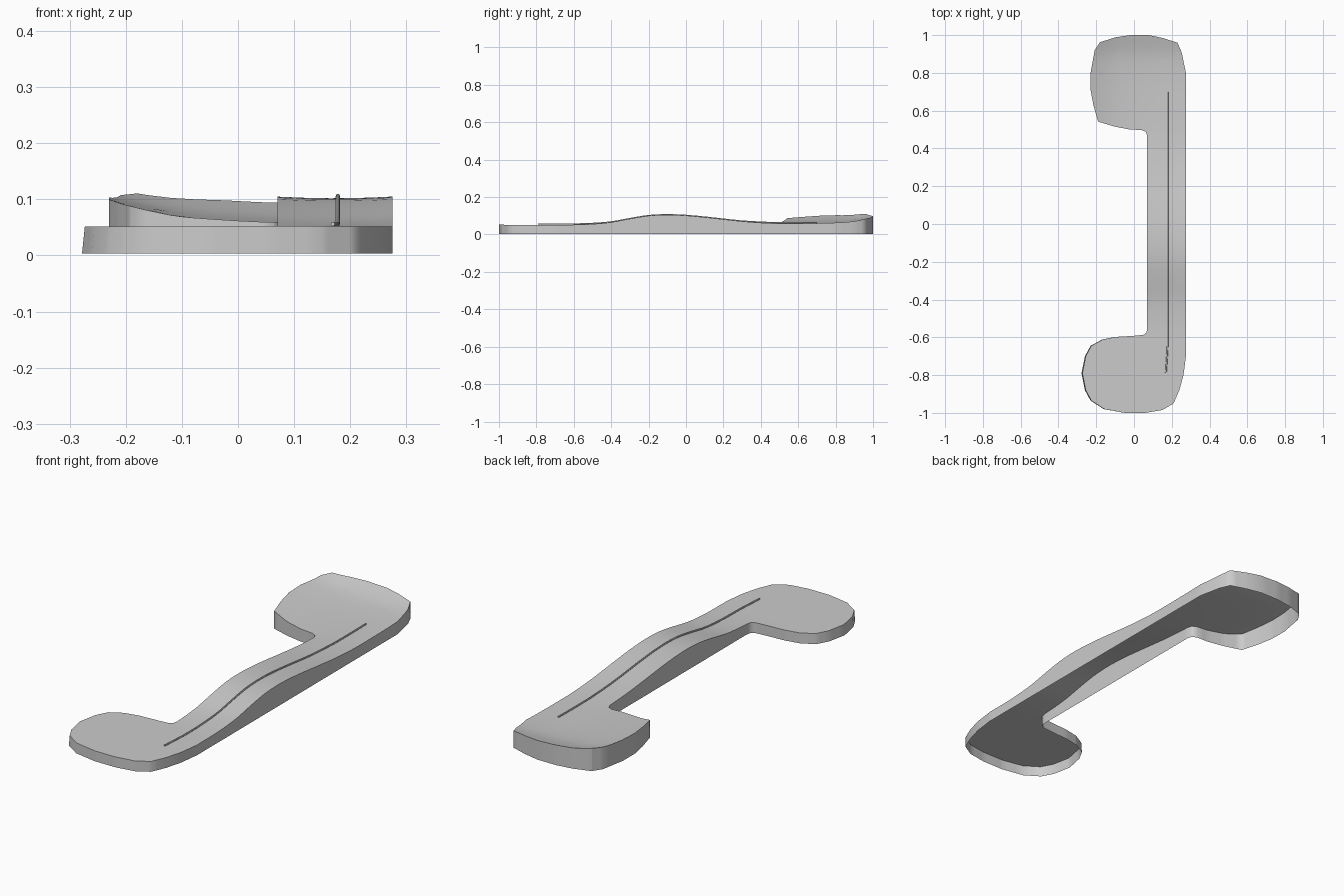
import bpy, bmesh

if "Cube" in bpy.data.objects:
    bpy.data.objects.remove(bpy.data.objects["Cube"])

# Outline seen from above, counter-clockwise from the inner corner of the front pad
OUTLINE = [(.07, -.55), (.066, -.575), (.05, -.587), (0, -.592), (-.1, -.598), (-.17, -.612), (-.23, -.645),
           (-.26, -.70), (-.278, -.79), (-.26, -.88), (-.23, -.935), (-.16, -.98), (-.05, -1), (.06, -1),
           (.15, -.985), (.21, -.95), (.24, -.88), (.262, -.80), (.275, -.70), (.275, .80), (.252, .91),
           (.23, .96), (.15, .985), (.08, 1), (-.02, 1), (-.1, .988), (-.18, .962), (-.208, .92), (-.23, .80),
           (-.23, .71), (-.215, .63), (-.19, .542), (-.1, .515), (-.02, .5), (.04, .498), (.063, .487), (.07, .465)]
# Height along y, and the extra rise of the back pad towards its left rim
SPINE = [(-1.0, .052), (-.6, .052), (-.5, .055), (-.4, .063), (-.3, .081), (-.2, .097), (-.1, .102), (0, .098),
         (.1, .089), (.2, .078), (.3, .068), (.4, .062), (.5, .059), (.7, .060), (.8, .063), (.9, .071), (1.0, .094)]
RIM = [(-.24, .043), (-.2, .031), (-.12, .013), (-.05, .006), (.07, 0), (.3, 0)]


def interp(table, t):
    """Smooth interpolation through a table of (t, value) points."""
    t = min(max(t, table[0][0]), table[-1][0])
    n = len(table)
    i = next(k for k in range(n - 1) if t <= table[k + 1][0])
    slope = lambda k: ((table[min(k + 1, n - 1)][1] - table[max(k - 1, 0)][1])
                       / (table[min(k + 1, n - 1)][0] - table[max(k - 1, 0)][0]))
    (a, va), (b, vb) = table[i], table[i + 1]
    h, s = b - a, (t - a) / (b - a)
    return ((2*s**3 - 3*s*s + 1) * va + (s**3 - 2*s*s + s) * h * slope(i)
            + (3*s*s - 2*s**3) * vb + (s**3 - s*s) * h * slope(i + 1))


def height(x, y):
    z = interp(SPINE, y)
    if y > .45:
        z += interp(RIM, x)
    elif -.55 < y:
        z += .003 * ((x - .172) / .102) ** 2 * min(1, (y + .55) / .2, (.45 - y) / .2)
    return z


def finish(obj, angle):
    bpy.ops.object.select_all(action='DESELECT')
    obj.select_set(True)
    bpy.context.view_layer.objects.active = obj
    bpy.ops.object.shade_smooth_by_angle(angle=angle)


# Hollow body: curved top sheet with a skirt, open underneath
bm = bmesh.new()
bm.faces.new([bm.verts.new((x, y, 0)) for x, y in OUTLINE])
bm.normal_update()
bmesh.ops.triangulate(bm, faces=bm.faces[:])
cuts = [((0, i * .04, 0), (0, 1, 0)) for i in range(-24, 25)]
cuts += [((i * .04, 0, 0), (1, 0, 0)) for i in range(-6, 7)]
for co, no in cuts:
    bmesh.ops.bisect_plane(bm, geom=bm.verts[:] + bm.edges[:] + bm.faces[:], dist=1e-5, plane_co=co, plane_no=no)
rim = [e for e in bm.edges if e.is_boundary]
top = bm.verts[:]
skirt = bmesh.ops.extrude_edge_only(bm, edges=rim)['geom']
for v in skirt:
    if isinstance(v, bmesh.types.BMVert):
        v.co.z = .003
for v in top:
    v.co.z = height(v.co.x, v.co.y)
    if v.co.y < -.56 and v.co.x < 0:
        v.co.x *= .982
bmesh.ops.recalc_face_normals(bm, faces=bm.faces[:])
if sum(f.normal.z for f in bm.faces) < 0:
    bmesh.ops.reverse_faces(bm, faces=bm.faces[:])
mesh = bpy.data.meshes.new("handle_body")
bm.to_mesh(mesh)
bm.free()
body = bpy.data.objects.new("handle_body", mesh)
bpy.context.collection.objects.link(body)
finish(body, 1.1)

# Thin raised rib following the top surface
curve = bpy.data.curves.new("raised_rib", 'CURVE')
curve.dimensions = '3D'
curve.bevel_depth = .004
curve.bevel_resolution = 1
curve.use_fill_caps = True
ys = [-.79 + i * 1.49 / 36 for i in range(37)]
spline = curve.splines.new('POLY')
spline.points.add(len(ys) - 1)
for p, y in zip(spline.points, ys):
    x = .178 - .009 * max(0, (-.65 - y) / .14)
    p.co = (x, y, height(x, y) + .004, 1)
rib = bpy.data.objects.new("raised_rib", curve)
bpy.context.collection.objects.link(rib)
bpy.ops.object.select_all(action='DESELECT')
rib.select_set(True)
bpy.context.view_layer.objects.active = rib
bpy.ops.object.convert(target='MESH')
finish(bpy.context.view_layer.objects.active, .8)
